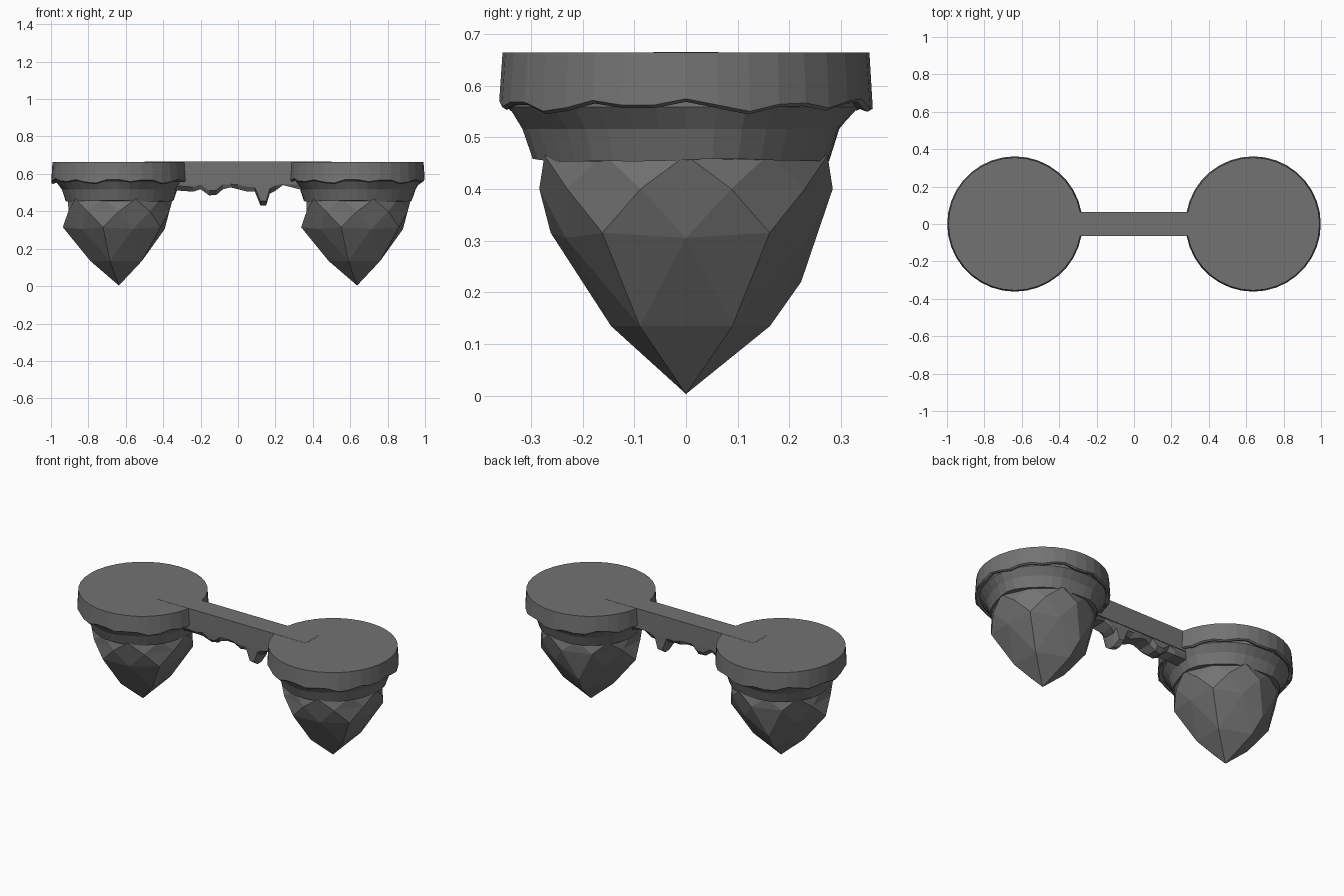
import bpy, bmesh, math

if "Cube" in bpy.data.objects:
    bpy.data.objects.remove(bpy.data.objects["Cube"])

stone = bpy.data.materials.new("dark grey")
stone.diffuse_color = (0.17, 0.17, 0.17, 1)
stone.use_nodes = True
stone.node_tree.nodes["Principled BSDF"].inputs["Base Color"].default_value = stone.diffuse_color

CX = 0.637      # island centre distance from the middle
SEG = 36


def finish(name, bm, x=0.0):
    bmesh.ops.recalc_face_normals(bm, faces=bm.faces)
    me = bpy.data.meshes.new(name)
    bm.to_mesh(me)
    bm.free()
    me.materials.append(stone)
    ob = bpy.data.objects.new(name, me)
    ob.location.x = x
    bpy.context.collection.objects.link(ob)
    return ob


def lathe(rings):
    """Rings are functions of angle giving (radius, height); both ends capped."""
    bm = bmesh.new()
    loops = []
    for ring in rings:
        loop = []
        for i in range(SEG):
            a = 2 * math.pi * i / SEG
            r, z = ring(a)
            loop.append(bm.verts.new((r * math.cos(a), r * math.sin(a), z)))
        loops.append(loop)
    for lo, hi in zip(loops, loops[1:]):
        for i in range(SEG):
            j = (i + 1) % SEG
            bm.faces.new((lo[i], lo[j], hi[j], hi[i]))
    bm.faces.new(loops[0])
    bm.faces.new(loops[-1])
    return bm


def wave(a):
    return 0.009 * math.sin(11 * a + 1.2) + 0.005 * math.sin(5 * a + 2.5)


def wobble(a):
    return 0.008 * math.sin(3 * a + 0.6) + 0.004 * math.sin(7 * a)


def interp(z, table):
    for (a, va), (b, vb) in zip(table, table[1:]):
        if z <= b:
            return va + (vb - va) * (z - a) / (b - a)
    return table[-1][1]


HEIGHT = [(-1.01, 0.003), (-0.99, 0.003), (-0.85, 0.135), (-0.526, 0.305),
          (-0.447, 0.315), (0, 0.40), (0.447, 0.465), (1.01, 0.48)]
WIDTH = [(-1.01, 0.29), (-0.85, 0.29), (-0.526, 0.288), (-0.447, 0.308),
         (0, 0.284), (0.447, 0.322), (1.01, 0.30)]


def rock():
    """Icosphere stretched into a pointed, faceted underside."""
    bm = bmesh.new()
    bmesh.ops.create_icosphere(bm, subdivisions=2, radius=1)
    for v in bm.verts:
        x, y, z = v.co
        w, h = interp(z, WIDTH), interp(z, HEIGHT)
        if abs(z + 0.447) < 0.02:
            if x < -0.8:                    # bulge on the -x side
                w = 0.335
            elif y > 0.8:                   # hollow on the back
                w, h = 0.262, 0.22
        if abs(z + 0.85) < 0.02 and y > 0.45:
            w = 0.325
        v.co = (x * w, y * w, h)
    return bm


for side, x in (("left", -CX), ("right", CX)):
    # turf slab with a scalloped lower rim
    finish(side + "_turf", lathe([
        lambda a: (0.325, 0.568 + wave(a)),
        lambda a: (0.353, 0.557 + wave(a)),
        lambda a: (0.3615, 0.563 + wave(a)),
        lambda a: (0.355, 0.664)]), x)
    # soil band
    finish(side + "_soil", lathe([
        lambda a: (0.286 + wobble(a), 0.455 + 0.3 * wobble(a)),
        lambda a: (0.306 + wobble(a), 0.516),
        lambda a: (0.338 + 0.4 * wobble(a), 0.558),
        lambda a: (0.338, 0.60)]), x)
    # faceted rock
    finish(side + "_rock", rock(), x)

# bridge deck
bm = bmesh.new()
bmesh.ops.create_cube(bm, size=1)
for v in bm.verts:
    v.co = (v.co.x * 1.0, v.co.y * 0.126, 0.605 + v.co.z * 0.12)
finish("bridge_deck", bm)

# ragged rock under the bridge: tapered cross-sections along a profile
PROFILE = [(-0.34, 0.512), (-0.24, 0.505), (-0.20, 0.518), (-0.155, 0.485),
           (-0.115, 0.488), (-0.08, 0.518), (-0.04, 0.528), (0.0, 0.518),
           (0.05, 0.505), (0.09, 0.505), (0.12, 0.43), (0.15, 0.43),
           (0.17, 0.495), (0.20, 0.51), (0.24, 0.54), (0.34, 0.515)]
bm = bmesh.new()
sections = []
for i, (x, z) in enumerate(PROFILE):
    low = max(0.018, 0.05 - 0.35 * (0.54 - z))
    s = 0.012 * math.sin(2.1 * i)
    pts = [(-0.06, 0.56), (-0.058, min(0.545, z + 0.025)), (-low + s, z),
           (low + s, z), (0.058, min(0.545, z + 0.025)), (0.06, 0.56)]
    sections.append([bm.verts.new((x, y, h)) for y, h in pts])
for a, b in zip(sections, sections[1:]):
    for k in range(6):
        m = (k + 1) % 6
        bm.faces.new((a[k], a[m], b[m], b[k]))
bm.faces.new(sections[0])
bm.faces.new(sections[-1])
finish("bridge_rock", bm)
